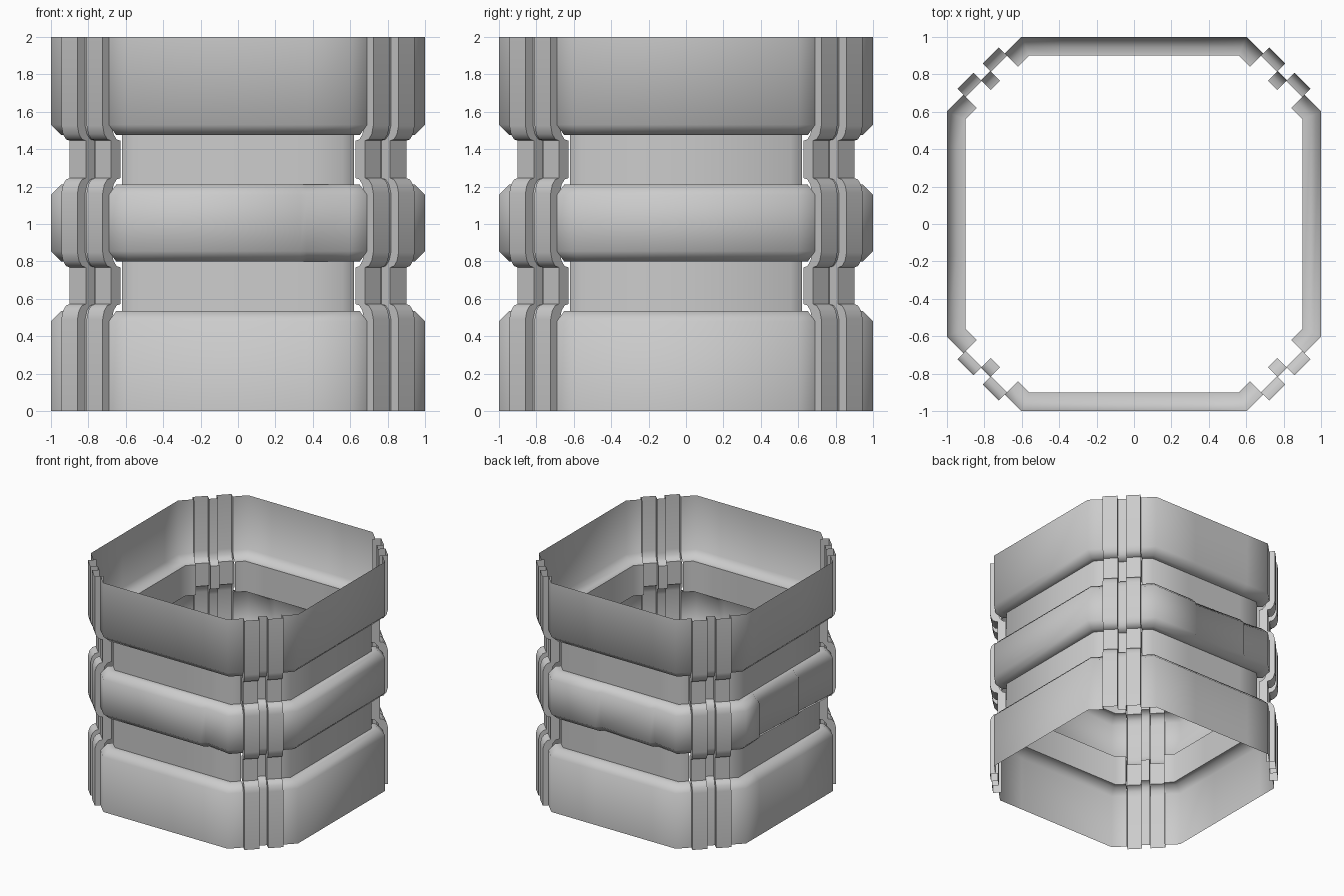
import bpy, math
from mathutils import Matrix

if "Cube" in bpy.data.objects:
    bpy.data.objects.remove(bpy.data.objects["Cube"])

R2 = math.sqrt(2)
HALF = 0.6            # half length of each flat wall
DIAG = 1.6 / R2       # distance of the chamfered corners from the axis
RIB, GAP = 0.156, 0.035


def sheet(name, rows, turn):
    """Open sheet through rows of points, turned by quarter turns."""
    n = len(rows[0])
    verts = [p for r in rows for p in r]
    faces = [(j * n + i, j * n + i + 1, (j + 1) * n + i + 1, (j + 1) * n + i)
             for j in range(len(rows) - 1) for i in range(n - 1)]
    me = bpy.data.meshes.new(name)
    me.from_pydata(verts, [], faces)
    me.transform(Matrix.Rotation(turn * math.pi / 2, 4, 'Z'))
    me.update()
    ob = bpy.data.objects.new(name, me)
    bpy.context.collection.objects.link(ob)
    bpy.ops.object.select_all(action='DESELECT')
    ob.select_set(True)
    bpy.context.view_layer.objects.active = ob
    bpy.ops.object.shade_smooth_by_angle(angle=math.radians(50))
    return ob


def banded(edges, lip):
    """Height profile (inset, z): three raised bands with shaped lips."""
    out = []
    for k, (lo, hi) in enumerate(edges):
        if k == 0:
            out.append((0, lo))
        else:
            out += [(d, lo + h) for d, h in reversed(lip)]
        if k == len(edges) - 1:
            out.append((0, hi))
        else:
            out += [(d, hi - h) for d, h in lip]
    return out


# Flat walls with grooves; the middle band has overlapping plates
wall_profile = banded([(0, 0.535), (0.80, 1.21), (1.475, 2)],
                      [(0, 0.055), (0.055, 0), (0.1, 0)])
walls = [("front_wall", [0.35]), ("right_wall", []),
         ("back_wall", [-0.16, 0.36]), ("left_wall", [-0.40, 0.15])]


def wall_row(inset, z, steps):
    u, c = DIAG - inset, HALF - inset * (R2 - 1)
    end = ((u - RIB) / R2, (u + RIB) / R2)
    pts = [(-end[0], -end[1], z), (-c, -(1 - inset), z)]
    for s in steps:
        drop = 0.03 if 0.79 < z < 1.22 and inset < 0.09 else 0
        pts += [(s - 0.017, -(1 - inset), z),
                (s + 0.017, -(1 - inset - drop), z)]
    return pts + [(c, -(1 - inset), z), (end[0], -end[1], z)]


for k, (name, steps) in enumerate(walls):
    sheet(name, [wall_row(d, z, steps) for d, z in wall_profile], k)

# Paired corner ribs and the channel between them
rib_profile = banded([(0, 0.572), (0.768, 1.245), (1.445, 2)],
                     [(0, 0.08), (0.012, 0.035), (0.035, 0.007), (0.063, 0)])


def corner_point(t, u, z):
    return ((u + t) / R2, -(u - t) / R2, z)


def corner_row(inset, z):
    top = 1.178 - inset
    low = top - 0.07
    chan = 1.12 - inset * 1.15
    path = [(-RIB, low), (-RIB, top), (-GAP, top), (-GAP, chan),
            (GAP, chan), (GAP, top), (RIB, top), (RIB, low)]
    return [corner_point(t, u, z) for t, u in path]


for k, side in enumerate(["front_right", "back_right", "back_left", "front_left"]):
    sheet(side + "_corner_ribs", [corner_row(d, z) for d, z in rib_profile], k)
